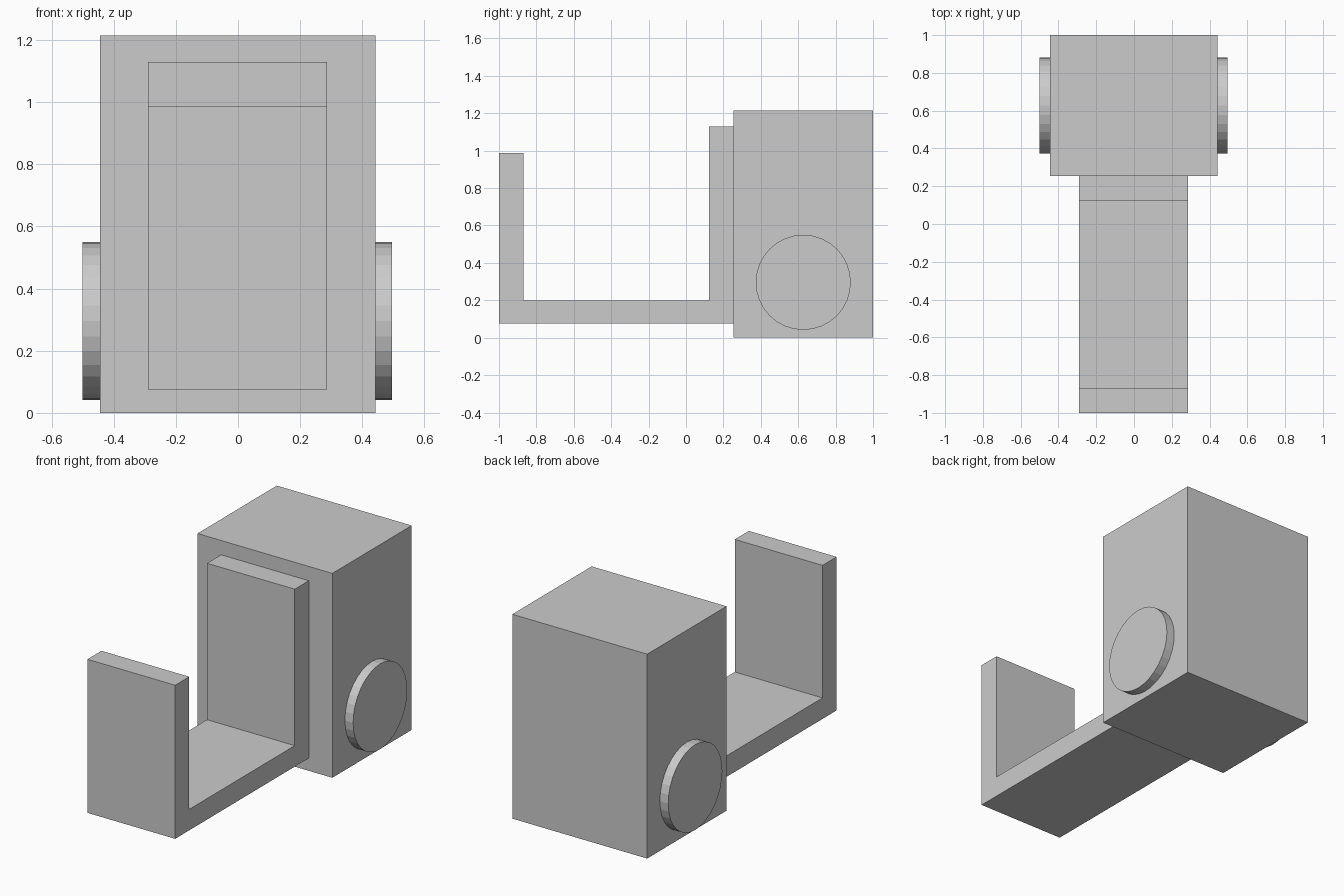
import bpy, bmesh
from math import pi
from mathutils import Matrix

if "Cube" in bpy.data.objects:
    bpy.data.objects.remove(bpy.data.objects["Cube"])


def finish(name, bm):
    bmesh.ops.recalc_face_normals(bm, faces=bm.faces)
    mesh = bpy.data.meshes.new(name)
    bm.to_mesh(mesh)
    bm.free()
    obj = bpy.data.objects.new(name, mesh)
    bpy.context.collection.objects.link(obj)
    return obj


def extrude_profile(name, profile, x0, x1):
    """Extrude a (y, z) outline along x."""
    bm = bmesh.new()
    face = bm.faces.new([bm.verts.new((x0, y, z)) for y, z in profile])
    geom = bmesh.ops.extrude_face_region(bm, geom=[face])["geom"]
    verts = [v for v in geom if isinstance(v, bmesh.types.BMVert)]
    bmesh.ops.translate(bm, verts=verts, vec=(x1 - x0, 0, 0))
    return finish(name, bm)


def disc(name, x0, x1, y, z, radius):
    bm = bmesh.new()
    matrix = Matrix.Translation(((x0 + x1) / 2, y, z)) @ Matrix.Rotation(pi / 2, 4, 'Y')
    bmesh.ops.create_cone(bm, cap_ends=True, segments=32, radius1=radius,
                          radius2=radius, depth=abs(x1 - x0), matrix=matrix)
    return finish(name, bm)


# Main block
extrude_profile("body", [(0.255, 0), (1, 0), (1, 1.215), (0.255, 1.215)], -0.445, 0.442)

# U-shaped hook: front lip, floor and back plate
extrude_profile("hook", [(-1, 0.075), (0.255, 0.075), (0.255, 1.13), (0.123, 1.13),
                         (0.123, 0.2), (-0.868, 0.2), (-0.868, 0.988), (-1, 0.988)],
                -0.29, 0.287)

# Round side knobs
disc("left_knob", -0.5, -0.445, 0.627, 0.296, 0.254)
disc("right_knob", 0.442, 0.496, 0.627, 0.296, 0.254)
